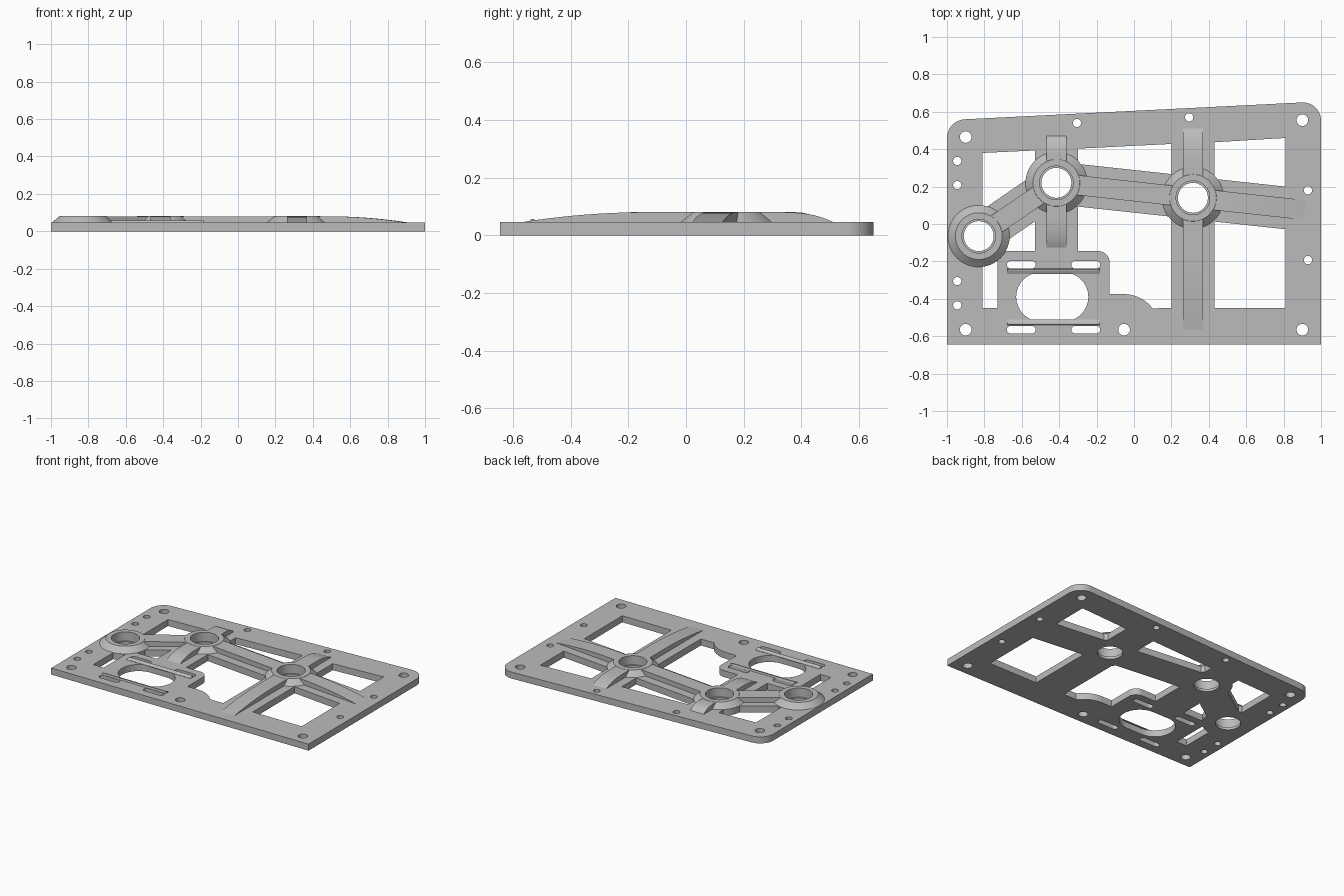
import bpy, bmesh, math
from mathutils import Vector, Matrix

cube = bpy.data.objects.get("Cube")
if cube:
    bpy.data.objects.remove(cube, do_unlink=True)

PLATE, TOP = 0.046, 0.081
HUB_R, RIB_HALF = 0.165, 0.053
LEFT, MID, RIGHT = (-0.83, -0.065), (-0.415, 0.22), (0.315, 0.14)

grey = bpy.data.materials.new("light_grey")
grey.use_nodes = True
grey.diffuse_color = (0.5, 0.5, 0.5, 1)
grey.node_tree.nodes["Principled BSDF"].inputs["Base Color"].default_value = (0.5, 0.5, 0.5, 1)


def finish(ob):
    """Shared material and edge-preserving smooth shading."""
    ob.data.materials.clear()
    ob.data.materials.append(grey)
    bpy.ops.object.select_all(action="DESELECT")
    ob.select_set(True)
    bpy.context.view_layer.objects.active = ob
    bpy.ops.object.shade_smooth_by_angle(angle=math.radians(25))


def mesh_object(name, bm):
    bmesh.ops.recalc_face_normals(bm, faces=bm.faces)
    me = bpy.data.meshes.new(name)
    bm.to_mesh(me)
    bm.free()
    ob = bpy.data.objects.new(name, me)
    bpy.context.collection.objects.link(ob)
    finish(ob)
    return ob


def arc(c, r, a0, a1, n=10):
    angles = [math.radians(a0 + (a1 - a0) * i / n) for i in range(n + 1)]
    return [(c[0] + r * math.cos(a), c[1] + r * math.sin(a)) for a in angles]


def circle(c, r, n=32):
    return arc(c, r, 0, 360, n)[:-1]


def obround(c, half, r):
    return (arc((c[0] + half - r, c[1]), r, -90, 90, 16)
            + arc((c[0] - half + r, c[1]), r, 90, 270, 16))


def extruded(name, loops, height):
    """Filled outline with holes, extruded up from the ground."""
    cu = bpy.data.curves.new(name, "CURVE")
    cu.dimensions, cu.fill_mode, cu.extrude = "2D", "BOTH", height / 2
    for loop in loops:
        sp = cu.splines.new("POLY")
        sp.points.add(len(loop) - 1)
        for p, (x, y) in zip(sp.points, loop):
            p.co = (x, y, 0, 1)
        sp.use_cyclic_u = True
    tmp = bpy.data.objects.new(name + "_curve", cu)
    bpy.context.collection.objects.link(tmp)
    deps = bpy.context.evaluated_depsgraph_get()
    me = bpy.data.meshes.new_from_object(tmp.evaluated_get(deps))
    bm = bmesh.new()
    bm.from_mesh(me)
    bpy.data.objects.remove(tmp, do_unlink=True)
    bmesh.ops.remove_doubles(bm, verts=bm.verts, dist=1e-5)
    bmesh.ops.translate(bm, verts=bm.verts, vec=(0, 0, height / 2))
    return mesh_object(name, bm)


def lathe(name, c, profile, n=64):
    """Closed ring swept around a vertical axis."""
    bm = bmesh.new()
    rings = [[bm.verts.new((x, y, z)) for x, y in circle(c, r, n)] for r, z in profile]
    for a, b in zip(rings, rings[1:] + rings[:1]):
        for i in range(n):
            j = (i + 1) % n
            bm.faces.new((a[i], a[j], b[j], b[i]))
    return mesh_object(name, bm)


def prism(name, outline, origin, angle, half):
    """Side profile (along, z) widened symmetrically and turned to an angle."""
    bm = bmesh.new()
    face = bm.faces.new([bm.verts.new((s, -half, z)) for s, z in outline])
    new = bmesh.ops.extrude_face_region(bm, geom=[face])["geom"]
    bmesh.ops.translate(bm, vec=(0, 2 * half, 0),
                        verts=[g for g in new if isinstance(g, bmesh.types.BMVert)])
    turn = Matrix.Translation((*origin, 0)) @ Matrix.Rotation(angle, 4, "Z")
    bmesh.ops.transform(bm, matrix=turn, verts=bm.verts)
    return mesh_object(name, bm)


def tapered_rib(name, c, degrees, flat, end, power):
    """Rib leaving a hub level, then curving down into the plate."""
    rise = TOP - 0.001 - PLATE
    pts = [(0.11, PLATE - 0.002), (0.11, PLATE + rise)]
    for i in range(17):
        t = i / 16
        pts.append((flat + (end - flat) * t, PLATE + rise * (1 - t ** power)))
    pts.append((end, PLATE - 0.002))
    prism(name, pts, c, math.radians(degrees), RIB_HALF)


def link_rib(name, a, b):
    d = Vector(b) - Vector(a)
    s0, s1, z0, z1 = 0.11, d.length - 0.11, PLATE - 0.002, TOP - 0.001
    prism(name, [(s0, z0), (s0, z1), (s1, z1), (s1, z0)], a, math.atan2(d.y, d.x), RIB_HALF)


# Plate outline with two rounded back corners
outline = ([(-1, -0.645), (1, -0.645)] + arc((0.903, 0.553), 0.097, 0, 93)
           + arc((-0.9, 0.46), 0.1, 93, 180))

# Large openings between the struts, following the hub discs
windows = [
    [(-0.81, 0.38), (-0.53, 0.393)] + arc(MID, HUB_R, 134, 175) + arc(LEFT, HUB_R, 74, 83, 3),
    [(-0.53, 0.014), (-0.53, -0.145)] + arc(LEFT, HUB_R, -29, -5),
    [(-0.81, -0.45), (-0.73, -0.45)] + arc(LEFT, HUB_R, -53, -83),
    [(0.2, 0.267), (0.2, 0.428), (-0.3, 0.403)] + arc(MID, HUB_R, 46, 37),
    [(0.81, 0.2), (0.81, 0.46), (0.43, 0.437)] + arc(RIGHT, HUB_R, 46, 37),
    [(0.43, 0.013), (0.81, -0.028), (0.81, -0.45), (0.43, -0.45)],
    [(-0.3, 0.093)] + arc(RIGHT, HUB_R, 217, 226) + [(0.2, -0.45)]
    + arc((-0.053, -0.565), 0.19, 37, 90) + [(-0.13, -0.375)]
    + arc((-0.19, -0.205), 0.06, 0, 90) + [(-0.3, -0.145)],
    obround((-0.437, -0.39), 0.193, 0.131),
]

# Slots, screw holes and hub bores
slots = [obround((x, y), 0.077, 0.02) for x in (-0.603, -0.258) for y in (-0.218, -0.565)]
big_holes = [(-0.9, 0.465), (0.9, 0.555), (0.9, -0.565), (-0.9, -0.565), (-0.053, -0.565)]
small_holes = [(-0.305, 0.54), (0.295, 0.57), (0.93, 0.18), (0.93, -0.193),
               (-0.945, 0.337), (-0.945, 0.208), (-0.945, -0.305), (-0.945, -0.435)]
holes = [circle(c, 0.031) for c in big_holes] + [circle(c, 0.022, 24) for c in small_holes]
bores = [circle(c, 0.09, 64) for c in (LEFT, MID, RIGHT)]
extruded("base_plate", [outline] + windows + slots + holes + bores, PLATE)

# Conical bearing hubs with a retaining lip at the bottom of each bore
for side, c in (("left_end", LEFT), ("middle", MID), ("right_end", RIGHT)):
    lathe(side + "_hub", c, [(0.09, PLATE), (0.09, TOP), (0.125, TOP), (HUB_R, PLATE)])
    lathe(side + "_hub_lip", c, [(0.08, 0), (0.08, 0.018), (0.09, 0.018), (0.09, 0)])

# Stiffening ribs
link_rib("short_link_rib", LEFT, MID)
link_rib("long_link_rib", MID, RIGHT)
tapered_rib("middle_back_rib", MID, 90, 0.14, 0.25, 3)
tapered_rib("middle_front_rib", MID, -90, 0.15, 0.345, 3)
tapered_rib("outer_back_rib", RIGHT, 90, 0.16, 0.37, 3)
tapered_rib("outer_front_rib", RIGHT, -90, 0.27, 0.705, 2)
tapered_rib("outer_side_rib", RIGHT, -6.25, 0.16, 0.6, 2)

# Low retaining ridges beside the oval opening
for name, y, sign in (("back_ridge", -0.253, 1), ("front_ridge", -0.526, -1)):
    shape = [(-0.015, PLATE - 0.003), (-0.015, PLATE + 0.002), (0.004, 0.057),
             (0.011, 0.057), (0.016, PLATE - 0.003)]
    prism(name, shape, (-0.43, y), sign * math.pi / 2, 0.248)
